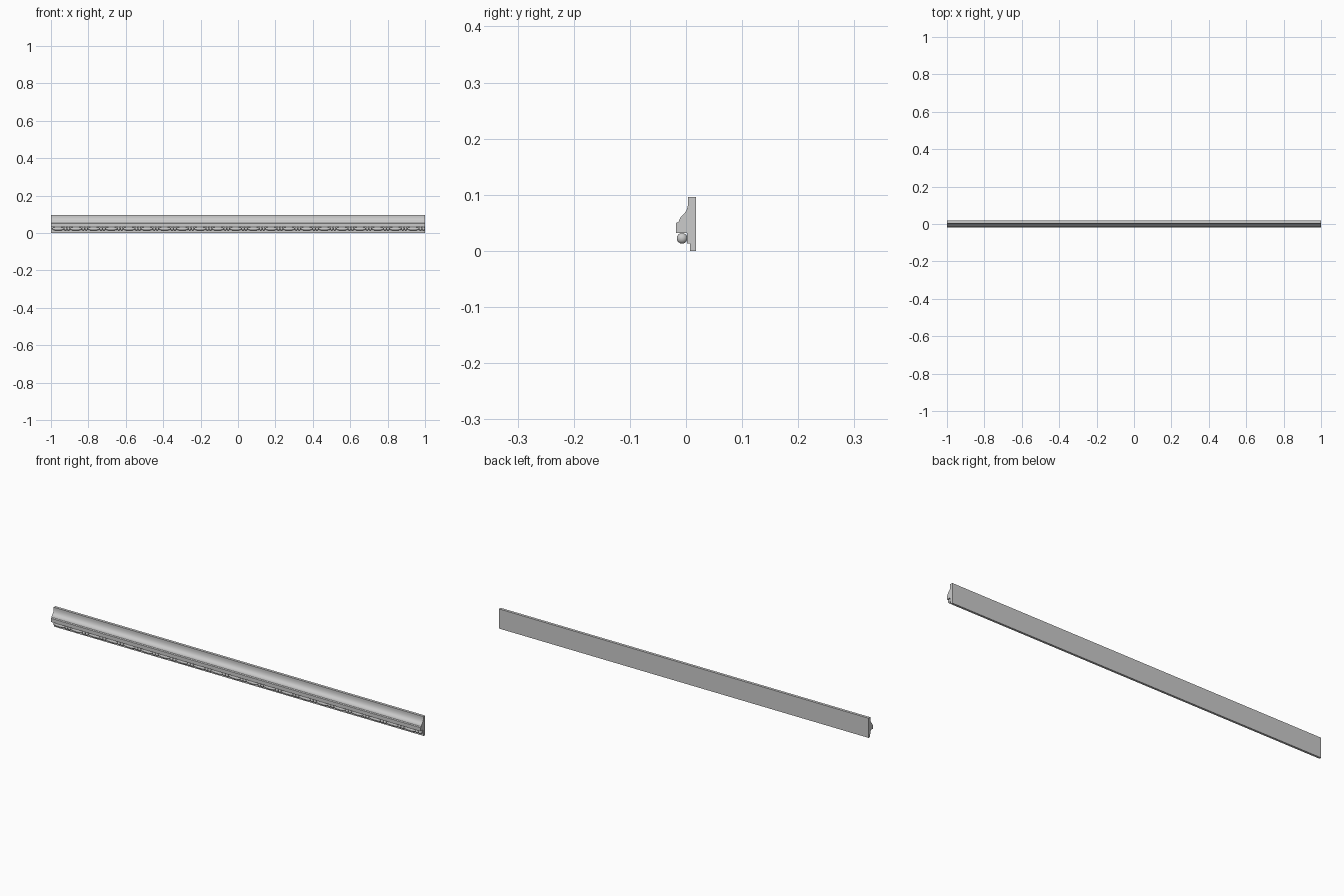
import bpy, bmesh, math

if "Cube" in bpy.data.objects:
    bpy.data.objects.remove(bpy.data.objects["Cube"])

def finish(bm, name, angle):
    bmesh.ops.recalc_face_normals(bm, faces=bm.faces)
    me = bpy.data.meshes.new(name)
    bm.to_mesh(me)
    bm.free()
    ob = bpy.data.objects.new(name, me)
    bpy.context.collection.objects.link(ob)
    bpy.ops.object.select_all(action='DESELECT')
    ob.select_set(True)
    bpy.context.view_layer.objects.active = ob
    bpy.ops.object.shade_smooth_by_angle(angle=math.radians(angle))
    return ob

def bezier(p0, p1, p2, p3, n):
    pts = []
    for i in range(n + 1):
        t = i / n
        w = ((1-t)**3, 3*t*(1-t)**2, 3*t*t*(1-t), t**3)
        pts.append(tuple(sum(a*p[k] for a, p in zip(w, (p0, p1, p2, p3))) for k in (0, 1)))
    return pts

# Moulding: stepped profile (y, z) with an ogee face, swept along x
cove = bezier((0.004, 0.085), (0.003, 0.077), (0.001, 0.071), (-0.004, 0.066), 8)
ovolo = bezier((-0.004, 0.066), (-0.009, 0.062), (-0.0115, 0.058), (-0.0125, 0.053), 8)
profile = ([(0.0175, 0), (0.0175, 0.096), (0.004, 0.096)] + cove + ovolo[1:] +
           [(-0.015, 0.051), (-0.0175, 0.05), (-0.0175, 0.032),
            (0.002, 0.032), (0.002, 0.013), (0.007, 0.013), (0.007, 0)])
bm = bmesh.new()
face = bm.faces.new([bm.verts.new((-1, y, z)) for y, z in profile])
ext = bmesh.ops.extrude_face_region(bm, geom=[face])
for v in ext["geom"]:
    if isinstance(v, bmesh.types.BMVert):
        v.co.x = 1
finish(bm, "moulding", 25)

# Bead-and-reel strip: one long bead and two small beads per repeat
def add_bead(bm, cx, half, radius, power, segs=16, rings=12):
    made = bmesh.ops.create_uvsphere(bm, u_segments=segs, v_segments=rings, radius=1)
    for v in made["verts"]:
        r = math.hypot(v.co.x, v.co.y)
        t = math.atan2(v.co.z, r)
        c = max(math.cos(t), 0) ** power
        k = c / r if r > 1e-5 else 0
        x, y, z = v.co
        v.co = (cx + half * z, -0.007 + radius * k * x, 0.0225 + radius * k * y)

pitch = 0.0949
bm = bmesh.new()
for i in range(21):
    reel = 0.984 - (20 - i) * pitch
    add_bead(bm, reel - pitch / 2, 0.032, 0.0095, 0.7)
    for s in (-1, 1):
        add_bead(bm, reel + s * 0.008, 0.008, 0.0095, 1.0)
finish(bm, "bead_strip", 40)
